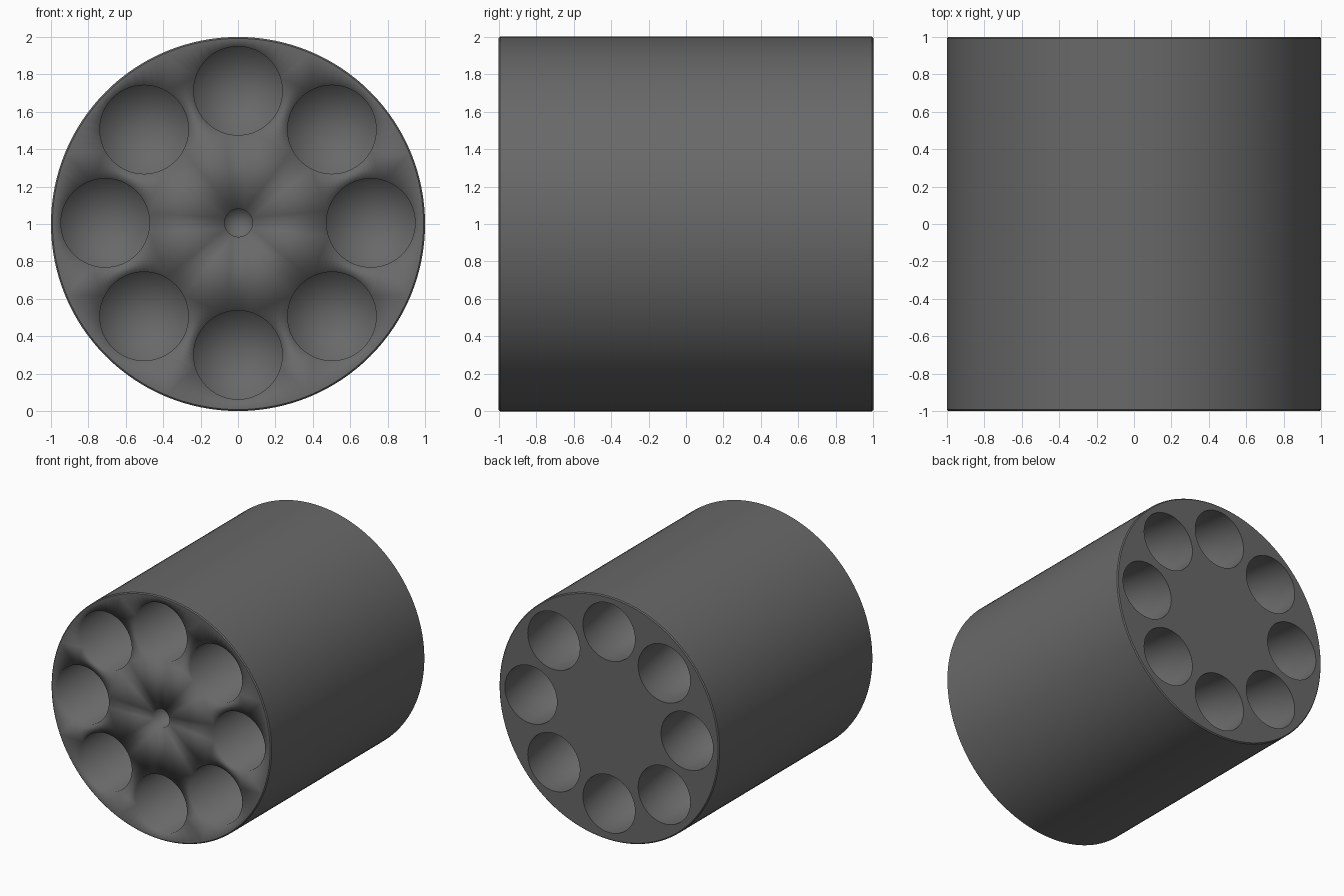
import bpy
import bmesh
from math import sin, cos, pi

cube = bpy.data.objects.get("Cube")
if cube:
    bpy.data.objects.remove(cube, do_unlink=True)

CX, CZ = 0.0, 1.0
HOLE_Z = 1.006
CHAMFER = 0.008

bm = bmesh.new()


def ring(x, z, radius, y, count):
    """Closed loop of vertices around the y axis, with its edges."""
    verts = [bm.verts.new((x + radius * cos(2 * pi * i / count), y,
                           z + radius * sin(2 * pi * i / count)))
             for i in range(count)]
    for i in range(count):
        bm.edges.new((verts[i - 1], verts[i]))
    return verts


def loop_edges(verts):
    return [bm.edges.get((verts[i - 1], verts[i])) for i in range(len(verts))]


def wall(a, b):
    for i in range(len(a)):
        bm.faces.new((a[i - 1], a[i], b[i], b[i - 1]))


def blind_hole(x, z, radius, y, depth, count):
    """Bored hole closed by a fan at its bottom; returns its rim."""
    rim = ring(x, z, radius, y, count)
    inner_y = y - depth if y > 0 else y + depth
    bottom = ring(x, z, radius, inner_y, count)
    wall(rim, bottom)
    middle = bm.verts.new((x, inner_y, z))
    for i in range(count):
        bm.faces.new((bottom[i - 1], bottom[i], middle))
    return rim


# Outer shell with narrow chamfers at both ends
profile = [(-1, 1 - CHAMFER), (-1 + CHAMFER, 1), (1 - CHAMFER, 1), (1, 1 - CHAMFER)]
shell = [ring(CX, CZ, r, y, 128) for y, r in profile]
for a, b in zip(shell, shell[1:]):
    wall(a, b)
sharp = [e for loop in shell for e in loop_edges(loop)]

# Eight chambers bored into each end, and a small pivot hole in the front
for y, outer in ((-1, shell[0]), (1, shell[-1])):
    rims = [blind_hole(0.71 * cos(k * pi / 4), HOLE_Z + 0.706 * sin(k * pi / 4),
                       0.237, y, 0.75, 64) for k in range(8)]
    if y < 0:
        rims.append(blind_hole(0.003, HOLE_Z, 0.075, y, 0.12, 32))
    else:
        sharp += [e for rim in rims for e in loop_edges(rim)]
    # End face around the holes
    border = loop_edges(outer) + [e for rim in rims for e in loop_edges(rim)]
    bmesh.ops.triangle_fill(bm, use_beauty=True, use_dissolve=False,
                            edges=border, normal=(0, y, 0))

bmesh.ops.recalc_face_normals(bm, faces=bm.faces[:])
for face in bm.faces:
    face.smooth = True
for edge in sharp:
    edge.smooth = False

mesh = bpy.data.meshes.new("chambered_cylinder")
bm.to_mesh(mesh)
bm.free()
body = bpy.data.objects.new("chambered_cylinder", mesh)
bpy.context.scene.collection.objects.link(body)

# Dark grey metal
grey = bpy.data.materials.new("dark_grey")
grey.use_nodes = True
color = (0.14, 0.14, 0.14, 1)
grey.diffuse_color = color
grey.node_tree.nodes["Principled BSDF"].inputs["Base Color"].default_value = color
mesh.materials.append(grey)
